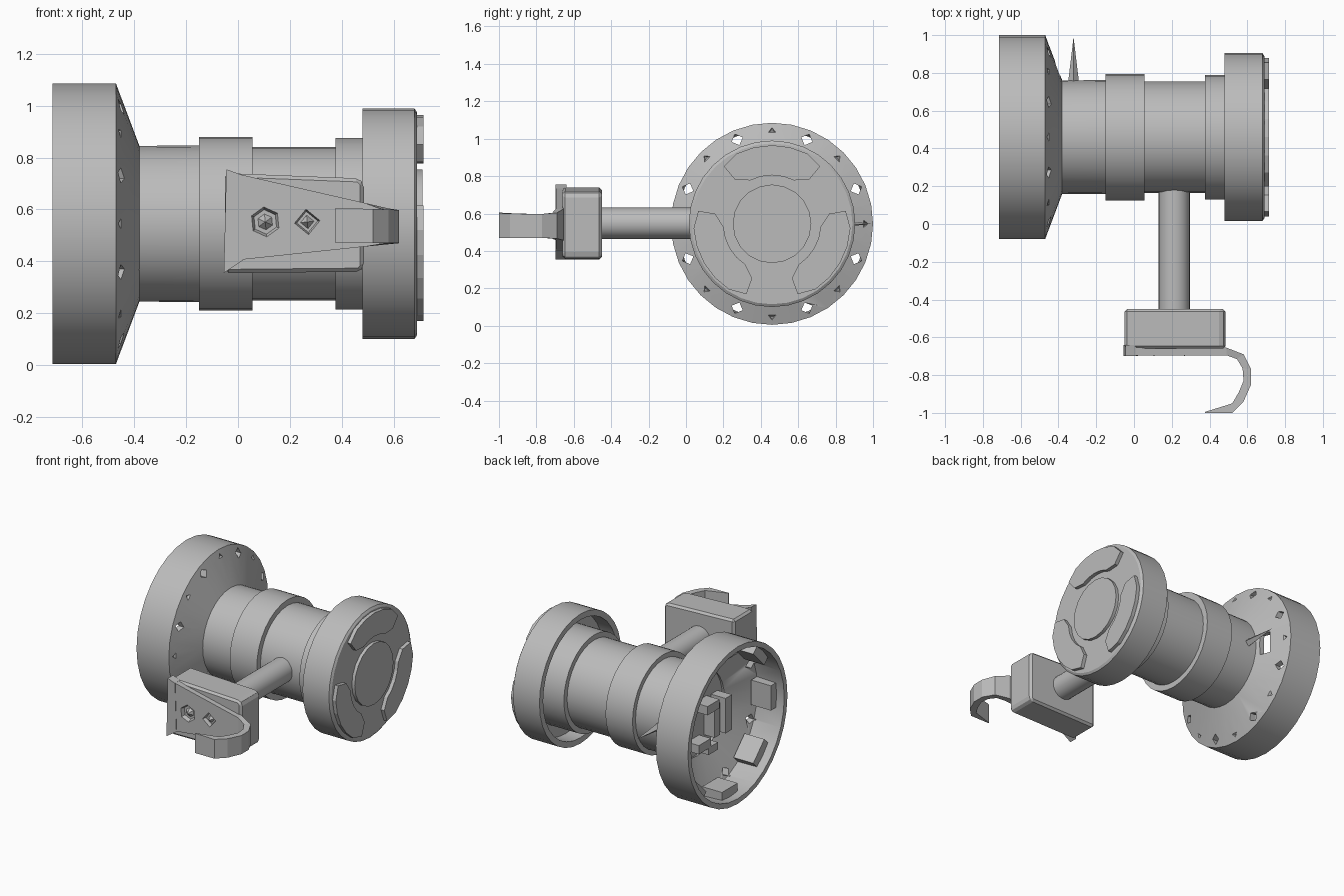
import bpy, bmesh
from math import radians, cos, sin, pi
from mathutils import Matrix, Vector

cube = bpy.data.objects.get("Cube")
if cube:
    bpy.data.objects.remove(cube, do_unlink=True)

grey = bpy.data.materials.new("plain_grey")
grey.use_nodes = True
tone = (0.5, 0.5, 0.5, 1)
grey.diffuse_color = tone
grey.node_tree.nodes["Principled BSDF"].inputs["Base Color"].default_value = tone

CY, CZ = 0.46, 0.545          # axis of the drum, running along x


def finish(name, bm, smooth=True):
    bmesh.ops.recalc_face_normals(bm, faces=bm.faces)
    mesh = bpy.data.meshes.new(name)
    bm.to_mesh(mesh)
    bm.free()
    obj = bpy.data.objects.new(name, mesh)
    bpy.context.collection.objects.link(obj)
    mesh.materials.append(grey)
    bpy.ops.object.select_all(action='DESELECT')
    obj.select_set(True)
    bpy.context.view_layer.objects.active = obj
    if smooth:
        bpy.ops.object.shade_smooth_by_angle(angle=radians(30))
    return obj


def polar(x, r, a):
    return Vector((x, CY + r * cos(a), CZ + r * sin(a)))


def bridge(bm, rings, closed):
    """Skin a list of equal vertex loops; cap the ends when open."""
    n = len(rings[0])
    pairs = list(zip(rings, rings[1:] + rings[:1]))
    for p, q in pairs if closed else pairs[:-1]:
        for i in range(n):
            j = (i + 1) % n
            bm.faces.new((p[i], p[j], q[j], q[i]))
    if not closed:
        bm.faces.new(rings[0])
        bm.faces.new(rings[-1])


def revolve(name, profile, closed, segs=32):
    bm = bmesh.new()
    rings = [[bm.verts.new(polar(x, r, 2 * pi * i / segs)) for i in range(segs)]
             for x, r in profile]
    bridge(bm, rings, closed)
    return finish(name, bm)


def add_box(bm, centre, size, rot=None):
    m = Matrix.Translation(centre) @ (rot or Matrix()) @ Matrix.Diagonal((*size, 1))
    bmesh.ops.create_cube(bm, size=1, matrix=m)


def prism(name, outline, y0, y1, bevel=0):
    """Extrude an x-z outline along y."""
    bm = bmesh.new()
    bridge(bm, [[bm.verts.new((x, y, z)) for x, z in outline] for y in (y0, y1)], False)
    if bevel:
        bmesh.ops.bevel(bm, geom=bm.edges[:], offset=bevel, segments=1, affect='EDGES')
    return finish(name, bm, False)


def cut(target, bm):
    cutter = finish("cutter", bm, False)
    cutter.hide_render = True
    mod = target.modifiers.new("cut", 'BOOLEAN')
    mod.operation, mod.solver, mod.object = 'DIFFERENCE', 'EXACT', cutter
    bpy.ops.object.select_all(action='DESELECT')
    target.select_set(True)
    bpy.context.view_layer.objects.active = target
    bpy.ops.object.modifier_apply(modifier=mod.name)
    bpy.data.objects.remove(cutter, do_unlink=True)


# Drum body with its two collars
revolve("drum_body", [(-0.39, 0.3), (-0.15, 0.302), (-0.15, 0.335), (0.055, 0.335),
                      (0.055, 0.295), (0.375, 0.295), (0.375, 0.33), (0.64, 0.33)], False)

# Hollow wide flange with a sloping back wall
flange = revolve("wide_flange", [(-0.715, 0.54), (-0.47, 0.54), (-0.38, 0.3),
                                 (-0.41, 0.29), (-0.505, 0.515), (-0.715, 0.505)], True)
bm = bmesh.new()
for k in range(8):
    a = radians(22.5 + 45 * k)
    add_box(bm, polar(-0.45, 0.487, a), (0.14, 0.045, 0.045),
            Matrix.Rotation(a + pi / 4, 4, 'X'))
cut(flange, bm)
bm = bmesh.new()
for k in range(8):            # shallow nicks between the holes
    a = radians(45 * k)
    m = (Matrix.Translation(polar(-0.445, 0.5, a)) @ Matrix.Rotation(a, 4, 'X')
         @ Matrix.Rotation(-pi / 2, 4, 'Y'))
    bmesh.ops.create_cone(bm, cap_ends=True, segments=3, radius1=0.05, radius2=0.01,
                          depth=0.04, matrix=m)
cut(flange, bm)
bm = bmesh.new()              # opening beside the spike
add_box(bm, (-0.4, CY + 0.36, CZ), (0.2, 0.07, 0.15))
cut(flange, bm)

# Lugs inside the flange
bm = bmesh.new()
for k in range(8):
    a = radians(45 * k)
    add_box(bm, polar(-0.58, 0.48, a), (0.15, 0.07, 0.17), Matrix.Rotation(a, 4, 'X'))
finish("flange_lugs", bm, False)

# Blocks standing on the flange floor
bm = bmesh.new()
for dy, dz, sy, sz, depth in ((-0.06, 0.04, 0.13, 0.06, 0.11), (-0.21, -0.06, 0.07, 0.24, 0.12),
                              (-0.13, -0.08, 0.06, 0.22, 0.09), (0.02, -0.2, 0.13, 0.06, 0.1),
                              (-0.07, -0.25, 0.1, 0.05, 0.1)):
    add_box(bm, (-0.38 - depth / 2, CY + dy, CZ + dz), (depth, sy, sz))
finish("floor_blocks", bm, False)

# Spike behind the drum
bm = bmesh.new()
bmesh.ops.create_cone(bm, cap_ends=True, segments=4, radius1=0.03, radius2=0, depth=0.25,
                      matrix=Matrix.Translation((-0.32, 0.865, CZ)) @ Matrix.Rotation(-pi / 2, 4, 'X'))
finish("spike", bm, False)

# End ring, recessed on its inner side
revolve("end_ring", [(0.69, 0.43), (0.68, 0.445), (0.48, 0.445), (0.48, 0.405),
                     (0.59, 0.405), (0.59, 0.1), (0.69, 0.1)], True)
revolve("end_disc", [(0.66, 0.21), (0.712, 0.21)], False, 20)

# Three curved plates on the end face
for k in range(3):
    bm = bmesh.new()
    rings = []
    for i in range(7):
        t = i / 3 - 1
        a = radians(90 + 120 * k + 40 * t)
        outer = 0.42 - (0.02 if abs(t) == 1 else 0)
        inner = 0.26 + (0.05 if abs(t) == 1 else 0)
        rings.append([bm.verts.new(polar(x, r, a)) for x, r in
                      ((0.68, inner), (0.68, outer), (0.715, outer), (0.715, inner))])
    bridge(bm, rings, False)
    finish("end_plate_%d" % (k + 1), bm, False)

# Arm between drum and mount
bm = bmesh.new()
bmesh.ops.create_cone(bm, cap_ends=True, segments=24, radius1=0.083, radius2=0.083, depth=0.67,
                      matrix=Matrix.Translation((0.213, -0.135, 0.548)) @ Matrix.Rotation(pi / 2, 4, 'X'))
finish("arm", bm)

# Mount block and its front lip
prism("mount_block", [(-0.05, 0.355), (0.47, 0.36), (0.485, 0.38), (0.485, 0.7),
                      (0.465, 0.72), (-0.05, 0.74)], -0.66, -0.45, 0.014)
prism("mount_lip", [(-0.055, 0.355), (0.02, 0.405), (0.01, 0.735), (-0.045, 0.755)], -0.698, -0.64)

# Tapered strap that curls into a hook: outer point, inner point, z range
bm = bmesh.new()
stations = [((0.0, -0.655), (0.0, -0.695), 0.405, 0.737),
            ((0.49, -0.655), (0.49, -0.695), 0.457, 0.625),
            ((0.58, -0.69), (0.545, -0.715), 0.466, 0.604),
            ((0.62, -0.77), (0.575, -0.765), 0.47, 0.598),
            ((0.62, -0.85), (0.58, -0.83), 0.47, 0.598),
            ((0.58, -0.94), (0.555, -0.89), 0.47, 0.6),
            ((0.52, -1.0), (0.52, -0.95), 0.47, 0.602),
            ((0.375, -1.0), (0.375, -0.995), 0.47, 0.605)]
bridge(bm, [[bm.verts.new((*p, z)) for p, z in ((o, lo), (o, hi), (i, hi), (i, lo))]
            for o, i, lo, hi in stations], False)
strap = finish("hook_strap", bm, False)

# Recessed studs in the strap
for name, x, r, sides in (("hex_stud", 0.105, 0.068, 6), ("diamond_stud", 0.267, 0.058, 4)):
    def cone(r1, r2, depth, y):
        b = bmesh.new()
        m = (Matrix.Translation((x, y, 0.552)) @ Matrix.Rotation(pi / 2, 4, 'X')
             @ Matrix.Rotation(0.1, 4, 'Z'))
        bmesh.ops.create_cone(b, cap_ends=True, segments=sides, radius1=r1, radius2=r2,
                              depth=depth, matrix=m)
        return b
    cut(strap, cone(r * 0.7, r, 0.05, -0.695))
    finish(name, cone(r * 0.6, 0, 0.04, -0.68), False)
